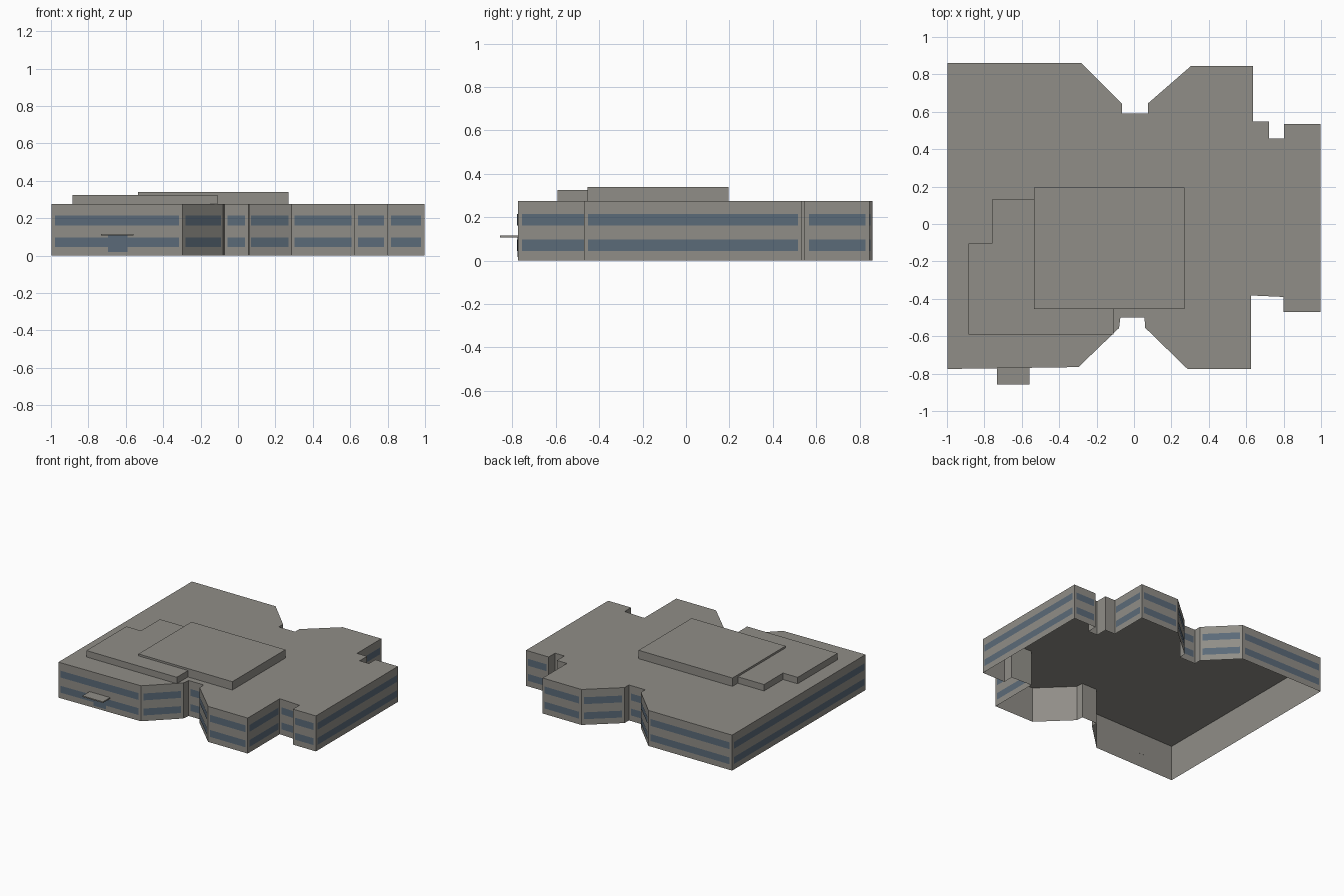
import bpy
import bmesh
from mathutils import Vector

default_cube = bpy.data.objects.get("Cube")
if default_cube:
    bpy.data.objects.remove(default_cube, do_unlink=True)


def make_material(name, color):
    material = bpy.data.materials.new(name)
    material.use_nodes = True
    material.diffuse_color = color
    shader = material.node_tree.nodes["Principled BSDF"]
    shader.inputs["Base Color"].default_value = color
    shader.inputs["Roughness"].default_value = 0.9
    return material


concrete = make_material("warm grey concrete", (0.28, 0.27, 0.245, 1))
glass = make_material("blue grey glass", (0.105, 0.145, 0.19, 1))


def finish(name, mesh_builder, material):
    mesh = bpy.data.meshes.new(name)
    mesh_builder.to_mesh(mesh)
    mesh_builder.free()
    mesh.materials.append(material)
    part = bpy.data.objects.new(name, mesh)
    bpy.context.collection.objects.link(part)
    return part


def prism(name, outline, bottom, top, material, closed=False):
    """Walls and a roof over a counter-clockwise outline."""
    bm = bmesh.new()
    low = [bm.verts.new((x, y, bottom)) for x, y in outline]
    high = [bm.verts.new((x, y, top)) for x, y in outline]
    for i in range(len(outline)):
        j = (i + 1) % len(outline)
        bm.faces.new((low[i], low[j], high[j], high[i]))
    bm.faces.new(high)
    if closed:
        bm.faces.new(low[::-1])
    return finish(name, bm, material)


def rectangle(left, right, front, back):
    return [(left, front), (right, front), (right, back), (left, back)]


def wall_panel(bm, start, end, bottom, top, lift=0.003):
    """Thin pane just outside the wall running from start to end."""
    along = (end - start).normalized()
    outward = Vector((along.y, -along.x)) * lift
    a, b = start + outward, end + outward
    corners = [(a, bottom), (b, bottom), (b, top), (a, top)]
    bm.faces.new([bm.verts.new((p.x, p.y, z)) for p, z in corners])


# Main building, open underneath
WALL_TOP = 0.275
front_edge = [
    (-0.997, -0.775), (-0.297, -0.765), (-0.08, -0.556), (-0.073, -0.5),
    (0.056, -0.5), (0.06, -0.555), (0.285, -0.774), (0.625, -0.774),
    (0.625, -0.382), (0.8, -0.39), (0.8, -0.47), (0.997, -0.47),
]
back_edge = [
    (0.997, 0.535), (0.803, 0.535), (0.803, 0.457), (0.723, 0.457),
    (0.723, 0.548), (0.637, 0.548), (0.637, 0.845), (0.305, 0.845),
    (0.075, 0.645), (0.075, 0.592), (-0.065, 0.592), (-0.065, 0.645),
    (-0.28, 0.86), (-0.997, 0.86),
]
footprint = front_edge + back_edge
prism("main_building", footprint, 0, WALL_TOP, concrete)

# Two window bands on every wall that is long enough
for name, bottom, top in (("lower_windows", 0.045, 0.098),
                          ("upper_windows", 0.162, 0.215)):
    bm = bmesh.new()
    for i, point in enumerate(footprint):
        start = Vector(point)
        end = Vector(footprint[(i + 1) % len(footprint)])
        if (end - start).length > 0.1:
            inset = (end - start).normalized() * 0.018
            wall_panel(bm, start + inset, end - inset, bottom, top)
    finish(name, bm, glass)

# Raised roof levels
low_roof = [
    (-0.885, -0.592), (-0.11, -0.592), (-0.11, -0.4), (-0.5, -0.4),
    (-0.5, 0.13), (-0.76, 0.13), (-0.76, -0.103), (-0.885, -0.103),
]
prism("low_roof_block", low_roof, WALL_TOP, 0.325, concrete)
prism("high_roof_block", rectangle(-0.535, 0.27, -0.455, 0.195),
      WALL_TOP, 0.34, concrete)

# Entrance door and its canopy
bm = bmesh.new()
wall_start, wall_end = Vector(front_edge[0]), Vector(front_edge[1])
length = wall_end.x - wall_start.x
door_left = wall_start.lerp(wall_end, (-0.695 - wall_start.x) / length)
door_right = wall_start.lerp(wall_end, (-0.59 - wall_start.x) / length)
wall_panel(bm, door_left, door_right, 0.018, 0.107, lift=0.005)
finish("entrance_door", bm, glass)
prism("entrance_canopy", rectangle(-0.733, -0.558, -0.857, -0.77),
      0.107, 0.116, concrete, closed=True)
